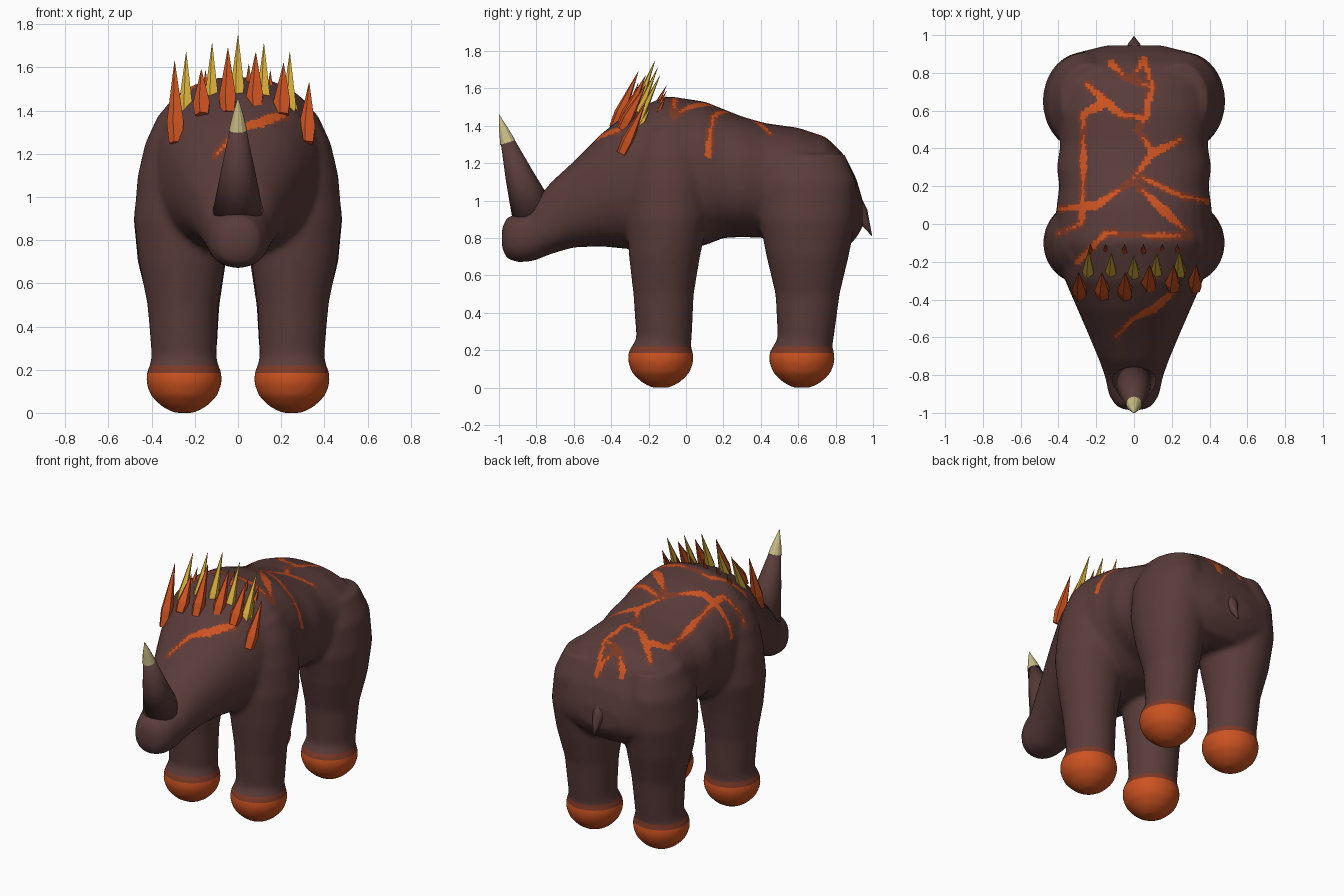
import bpy, bmesh, math
from mathutils import Vector

default = bpy.data.objects.get("Cube")
if default:
    bpy.data.objects.remove(default)


def material(name, colour):
    mat = bpy.data.materials.new(name)
    mat.use_nodes = True
    mat.diffuse_color = (*colour, 1)
    mat.node_tree.nodes["Principled BSDF"].inputs["Base Color"].default_value = (*colour, 1)
    return mat


hide = material("brown hide", (.1, .045, .042))
ember = material("ember orange", (.6, .085, .015))
dim_ember = material("dim ember", (.2, .042, .02))
gold = material("gold", (.7, .43, .045))
ivory = material("ivory", (.62, .53, .25))


def loft(bm, rings, sides=32, power=2.0):
    """Skin closed rings given as (centre, first radius vector, second radius vector)."""
    loops = []
    for centre, u, v in rings:
        loop = []
        for i in range(sides):
            angle = math.tau * i / sides
            c, s = math.cos(angle), math.sin(angle)
            c = math.copysign(abs(c) ** (2 / power), c)
            s = math.copysign(abs(s) ** (2 / power), s)
            loop.append(bm.verts.new(Vector(centre) + Vector(u) * c + Vector(v) * s))
        loops.append(loop)
    for low, high in zip(loops, loops[1:]):
        for i in range(sides):
            j = (i + 1) % sides
            bm.faces.new((low[i], low[j], high[j], high[i]))
    bm.faces.new(loops[0][::-1])
    bm.faces.new(loops[-1])


def make_object(name, bm, *mats):
    bmesh.ops.recalc_face_normals(bm, faces=bm.faces)
    mesh = bpy.data.meshes.new(name)
    bm.to_mesh(mesh)
    bm.free()
    for mat in mats:
        mesh.materials.append(mat)
    obj = bpy.data.objects.new(name, mesh)
    bpy.context.collection.objects.link(obj)
    return obj


def spike(name, stations, mat, sides=6, flat=1.0, smooth=False):
    """Tapered spike through (point, radius) stations, leaning in the side plane."""
    bm = bmesh.new()
    points = [Vector(p) for p, _ in stations]
    axis = (points[-1] - points[0]).normalized()
    across = axis.cross(Vector((0, 1, 0))).normalized()
    depth = across.cross(axis)
    loft(bm, [(p, across * r, depth * r * flat) for p, (_, r) in zip(points, stations)], sides)
    obj = make_object(name, bm, mat)
    for face in obj.data.polygons:
        face.use_smooth = smooth
    return obj


# Torso and head: y, top, bottom, half width
TORSO = [
    (-.985, .85, .75, .05), (-.96, .91, .69, .1), (-.9, .93, .67, .135),
    (-.82, .98, .675, .15), (-.72, 1.1, .715, .185), (-.6, 1.21, .75, .235),
    (-.45, 1.36, .755, .3), (-.3, 1.48, .74, .365), (-.1, 1.56, .72, .42),
    (.1, 1.53, .76, .41), (.2, 1.49, .8, .395), (.3, 1.45, .805, .41),
    (.42, 1.415, .8, .39), (.6, 1.39, .74, .42), (.75, 1.34, .72, .42),
    (.85, 1.24, .74, .37), (.91, 1.12, .8, .29), (.945, 1.0, .86, .15),
]
# Foot: height, radius, then legs: height, x, y, half width, half depth
FOOT = [(0, .05), (.03, .105), (.08, .155), (.14, .177), (.19, .174), (.215, .16)]
FRONT_LEG = [
    (.26, .25, -.117, .15, .148), (.5, .255, -.12, .165, .162), (.7, .26, -.115, .2, .19),
    (.9, .27, -.1, .212, .22), (1.1, .26, -.09, .205, .22), (1.25, .25, -.09, .18, .2),
    (1.38, .25, -.09, .12, .14),
]
REAR_LEG = [
    (.26, .25, .64, .15, .15), (.5, .25, .65, .165, .172), (.7, .26, .65, .205, .22),
    (.9, .27, .65, .214, .26), (1.1, .26, .65, .2, .26), (1.25, .24, .65, .15, .2),
]

bm = bmesh.new()
loft(bm, [((0, y, (top + low) / 2), (w, 0, 0), (0, 0, (top - low) / 2))
          for y, top, low, w in TORSO], power=2.3)
for leg, foot_y in ((FRONT_LEG, -.135), (REAR_LEG, .62)):
    for side in (-1, 1):
        rings = [((side * .25, foot_y, z), (r, 0, 0), (0, r, 0)) for z, r in FOOT]
        rings += [((side * x, y, z), (rx, 0, 0), (0, ry, 0)) for z, x, y, rx, ry in leg]
        loft(bm, rings)
body = make_object("body", bm, hide, ember, dim_ember)

# Fuse the torso and legs into one soft skin
remesh = body.modifiers.new("fuse", "REMESH")
remesh.mode = "VOXEL"
remesh.voxel_size = .016
relax = body.modifiers.new("relax", "SMOOTH")
relax.factor = .5
relax.iterations = 12
fused = bpy.data.meshes.new_from_object(body.evaluated_get(bpy.context.evaluated_depsgraph_get()))
body.modifiers.clear()

# Glowing cracks over the back, as plan paths
CRACKS = [
    [(-.12, .85), (-.05, .78), (.1, .72), (.05, .87), (0, .78)],
    [(-.25, .74), (-.15, .65), (-.07, .58), (.06, .56), (.08, .68), (.1, .72)],
    [(-.15, .65), (-.27, .58), (-.27, .2), (-.28, 0), (-.4, -.05)],
    [(.25, .45), (.1, .38), (.02, .5), (.06, .56)],
    [(.1, .38), (-.02, .22), (-.2, .1), (-.4, .08)],
    [(0, .22), (.15, .08), (.3, -.06), (.05, -.06), (-.15, -.05), (-.3, -.2)],
    [(.05, .24), (.25, .15), (.4, .12)],
    [(-.1, -.6), (0, -.5), (.1, -.45), (.22, -.35)],
]
SEGMENTS = [(Vector(a), Vector(b)) for path in CRACKS for a, b in zip(path, path[1:])]


def segment_distance(p, a, b):
    t = (p - a).dot(b - a) / (b - a).length_squared
    return (p - a - (b - a) * min(1, max(0, t))).length


def skin_colour(face):
    c = face.calc_center_median()
    if c.z < .185:
        return 1
    if c.z < .22:
        return 2
    if c.z < 1.15 or face.normal.z < .15:
        return 0
    plan = Vector((c.x, c.y))
    gap = min(segment_distance(plan, a, b) for a, b in SEGMENTS)
    glow = math.sin(19 * c.x + 5) + math.sin(23 * c.y)
    if gap < .012 + .007 * glow:
        return 1
    return 2 if gap < .021 else 0


bm = bmesh.new()
bm.from_mesh(fused)
for height in (.185, .22):
    bmesh.ops.bisect_plane(bm, geom=bm.verts[:] + bm.edges[:] + bm.faces[:],
                           plane_co=(0, 0, height), plane_no=(0, 0, 1))
bm.normal_update()
for face in bm.faces:
    face.material_index = skin_colour(face)
    face.smooth = True
bm.to_mesh(body.data)
bm.free()
bpy.data.meshes.remove(fused)

# Nose horn with a pale tip
spike("horn", [((0, -.815, .93), .118), ((0, -.89, 1.13), .077), ((0, -.957, 1.325), .036)],
      hide, sides=16, smooth=True)
spike("horn_tip", [((0, -.953, 1.31), .042), ((0, -.975, 1.38), .025), ((0, -1, 1.46), .001)],
      ivory, sides=12)

# Tail
spike("tail", [((0, .87, 1.03), .055), ((0, .935, .93), .04), ((0, .965, .87), .02),
               ((0, .995, .81), .001)], hide, sides=8, smooth=True)


def mane_spike(name, base, tip, radius, mat):
    a, b = Vector(base), Vector(tip)
    spike(name, [(a, radius * .8), (a.lerp(b, .25), radius), (a.lerp(b, .6), radius * .55),
                 (b, .001)], mat, sides=5, flat=.8)


# Front mane row: x, base height, tip height
FRONT_ROW = [(-.285, 1.25, 1.63), (-.165, 1.38, 1.59), (-.045, 1.39, 1.69),
             (.08, 1.4, 1.67), (.205, 1.38, 1.62), (.32, 1.25, 1.53)]
for x, low, high in FRONT_ROW:
    rear = .04 if x > 0 else 0
    mane_spike("mane_orange", (x, -.385 + rear, low), (x * 1.03, -.255 + rear, high), .043, ember)

# Gold row behind it, plus one low side spike
for x in (-.24, -.12, 0, .12, .24):
    drop = abs(x) * .33
    mane_spike("mane_gold", (x, -.29, 1.43 - drop), (x, -.165 + drop / 3, 1.75 - drop), .034, gold)
mane_spike("mane_gold_side", (.265, -.32, 1.25), (.255, -.19, 1.5), .04, gold)

# Small rear row
for side in (-1, 1):
    for x in (.05, .15, .23):
        mane_spike("mane_small", (side * x, -.17, 1.5 - x * .3),
                   (side * x, -.105, 1.63 - x * .3), .018, ember)
